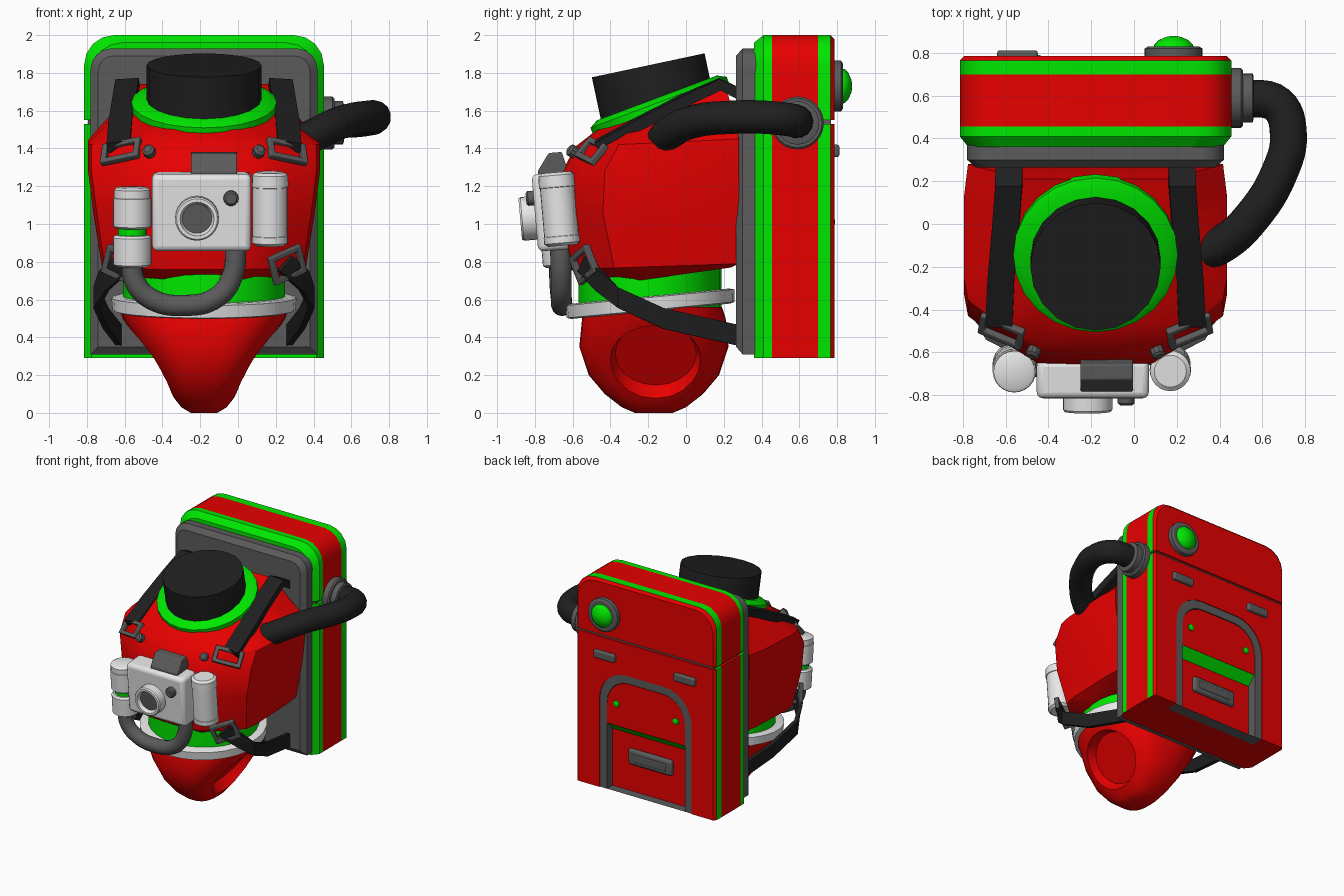
import bpy, bmesh, math
from mathutils import Vector, Matrix

if "Cube" in bpy.data.objects:
    bpy.data.objects.remove(bpy.data.objects["Cube"])

CX = -0.18  # symmetry plane of the suit


def material(name, rgb):
    m = bpy.data.materials.new(name)
    m.diffuse_color = (*rgb, 1)
    m.use_nodes = True
    m.node_tree.nodes["Principled BSDF"].inputs["Base Color"].default_value = m.diffuse_color
    return m


RED = material("red", (0.80, 0.0, 0.0))
GREEN = material("green", (0.0, 0.80, 0.0))
GRAY = material("dark_gray", (0.105, 0.105, 0.105))
BLACK = material("black", (0.014, 0.014, 0.014))
WHITE = material("white", (0.80, 0.80, 0.80))


def finish(name, bm, mats, bevel=0):
    bmesh.ops.recalc_face_normals(bm, faces=bm.faces)
    me = bpy.data.meshes.new(name)
    bm.to_mesh(me)
    bm.free()
    for m in mats:
        me.materials.append(m)
    ob = bpy.data.objects.new(name, me)
    bpy.context.collection.objects.link(ob)
    if bevel:
        b = ob.modifiers.new("bevel", 'BEVEL')
        b.width, b.segments, b.limit_method = bevel, 3, 'ANGLE'
    return ob


def loft(name, rings, mats, cyclic=False, bevel=0):
    """Skin rings of points; mats is one material or [start cap, bands..., end cap]."""
    n = len(rings)
    if not isinstance(mats, list):
        mats = [mats] * (n + 1)
    slots = list(dict.fromkeys(mats))
    bm = bmesh.new()
    vs = [[bm.verts.new(p) for p in r] for r in rings]
    for i in range(n if cyclic else n - 1):
        a, b = vs[i], vs[(i + 1) % n]
        for j in range(len(a)):
            k = (j + 1) % len(a)
            bm.faces.new((a[j], a[k], b[k], b[j])).material_index = slots.index(mats[i + 1])
    if not cyclic:
        bm.faces.new(vs[0]).material_index = slots.index(mats[0])
        bm.faces.new(vs[-1]).material_index = slots.index(mats[-1])
    return finish(name, bm, slots, bevel)


def lathe(name, origin, axis, profile, mats, n=24, sx=1, sy=1, bevel=0):
    """Revolve (height, radius) pairs about an axis."""
    M = Matrix.Translation(origin) @ Vector(axis).to_track_quat('Z', 'Y').to_matrix().to_4x4()
    rings = [[M @ Vector((r * sx * math.cos(t * math.tau / n), r * sy * math.sin(t * math.tau / n), h))
              for t in range(n)] for h, r in profile]
    return loft(name, rings, mats, bevel=bevel)


def box(name, lo, hi, mat, bevel=0):
    (x0, y0, z0), (x1, y1, z1) = lo, hi
    return loft(name, [[(x0, y0, z), (x1, y0, z), (x1, y1, z), (x0, y1, z)] for z in (z0, z1)], mat, bevel=bevel)


def tombstone(y, w, z0, z1, r=0, n=4):
    """Rectangle in x-z with rounded top corners."""
    pts = [(CX + w, y, z0)]
    for a0, s in ((0, 1), (90, -1)):
        for i in range(n + 1 if r else 1):
            a = math.radians(a0 + 90 * i / n)
            pts.append((CX + s * (w - r) + r * math.cos(a), y, z1 - r + r * math.sin(a)))
    return pts + [(CX - w, y, z0)]


def tube(name, pts, r, mat):
    cu = bpy.data.curves.new(name, 'CURVE')
    cu.dimensions, cu.bevel_depth, cu.bevel_resolution, cu.resolution_u = '3D', r, 5, 6
    cu.use_fill_caps = True
    sp = cu.splines.new('BEZIER')
    sp.bezier_points.add(len(pts) - 1)
    for b, p in zip(sp.bezier_points, pts):
        b.co, b.handle_left_type, b.handle_right_type = p, 'AUTO', 'AUTO'
    cu.materials.append(mat)
    ob = bpy.data.objects.new(name, cu)
    bpy.context.collection.objects.link(ob)
    return ob


def strap(name, pts, across, hw, t):
    """Flat band along pts; across gives the width direction at both ends."""
    pts, rings = [Vector(p) for p in pts], []
    for i, p in enumerate(pts):
        w = Vector(across[0]).lerp(Vector(across[1]), min(1, i / 2)).normalized()
        d = pts[min(i + 1, len(pts) - 1)] - pts[max(i - 1, 0)]
        n = d.cross(w).normalized() * t
        rings.append([p + w * hw + n, p - w * hw + n, p - w * hw - n, p + w * hw - n])
    return loft(name, rings, BLACK)


def buckle(name, pos, normal, roll, w, h, t=0.018):
    n = Vector(normal).normalized()
    side = Matrix.Rotation(math.radians(roll), 3, n) @ Vector((0, 0, 1)).cross(n).normalized()
    up = n.cross(side)
    rings = [[Vector(pos) + side * a * x + up * b * y + n * c for x, y in ((1, 1), (-1, 1), (-1, -1), (1, -1))]
             for a, b, c in ((w, h, -t), (w, h, t), (w - .03, h - .03, t), (w - .03, h - .03, -t))]
    return loft(name, rings, GRAY, cyclic=True, bevel=0.006)


def cut(ob, cutter):
    m = ob.modifiers.new("cut", 'BOOLEAN')
    m.operation, m.object, m.solver = 'DIFFERENCE', cutter, 'EXACT'
    cutter.hide_render = True
    bpy.context.view_layer.objects.active = ob
    bpy.ops.object.modifier_apply(modifier=m.name)
    bpy.data.objects.remove(cutter)


# Backpack: lower and upper shells with striped sides, gray seam between
ys = [(.36, .04), (.41, 0), (.455, 0), (.70, 0), (.765, 0), (.785, .02)]
stripes = [GREEN, GREEN, GREEN, RED, GREEN, RED, RED]
lower = loft("backpack_lower", [tombstone(y, .635 - d, .29, 1.53) for y, d in ys], stripes)
for f in lower.data.polygons:
    if f.normal.z < -.9:
        f.material_index = 1
loft("backpack_lid", [tombstone(y, .635 - d, 1.55, 2 - d, .16) for y, d in ys], stripes)
box("backpack_seam", (CX - .615, .39, 1.50), (CX + .615, .768, 1.58), GRAY)

# Back plate
loft("back_plate", [tombstone(.37, .60, .31, 1.93, .11), tombstone(.30, .60, .31, 1.93, .11),
                    tombstone(.265, .56, .35, 1.89, .08)], GRAY)

# Arched pocket on the back
cut(lower, loft("pocket_cutter", [tombstone(y, .42, .2, 1.27, .25, 6) for y in (.68, .9)], RED))
loft("pocket_trim", [tombstone(y, w, .29, z, r, 6) for y, w, z, r in
                     ((.68, .42, 1.27, .25), (.778, .42, 1.27, .25), (.778, .355, 1.205, .2), (.68, .355, 1.205, .2))],
     GRAY, cyclic=True)
loft("pocket_flap", [tombstone(y, .355, .83, 1.2, .2, 6) for y in (.675, .775)], RED)
box("pocket_panel", (CX - .355, .675, .29), (CX + .355, .705, .86), RED)
loft("flap_green_edge", [[(x, .775, .832), (x, .69, .832), (x, .69, .76), (x, .706, .76)]
                         for x in (CX - .354, CX + .354)], GREEN)
box("pocket_handle", (CX - .2, .69, .515), (CX + .2, .735, .645), GRAY, .03)
box("pocket_handle_slot", (CX - .15, .725, .55), (CX + .15, .741, .61), GRAY, .006)
for s in (-1, 1):
    lathe("pocket_stud", (CX + s * .27, .77, 1.01), (0, 1, 0), [(0, .03), (.012, .025), (.02, .01)], GREEN, 10)
    box("back_latch", (CX + s * .365 - .095, .77, 1.355), (CX + s * .365 + .095, .812, 1.42), GRAY, .012)

# Signal lamp on the lid
lathe("lamp_base", (.185, .77, 1.73), (0, 1, 0), [(0, .135), (.05, .135), (.06, .12)], GRAY)
lathe("lamp_dome", (.185, .82, 1.73), (0, 1, 0), [(0, .095), (.02, .09), (.04, .07), (.055, .035), (.06, .01)], GREEN)

# Air hose and its port
lathe("hose_port", (.44, .59, 1.535), (1, 0, 0),
      [(0, .14), (.06, .14), (.07, .13), (.07, .115), (.115, .115), (.12, .10)], GRAY)
tube("air_hose", [(.30, -.14, 1.42), (.42, -.09, 1.48), (.55, .03, 1.54), (.68, .24, 1.565), (.722, .42, 1.565),
                  (.67, .56, 1.55), (.52, .59, 1.54)], .088, BLACK)


# Torso: stacked outlines, sloping towards the neck
def torso_ring(w, yf, yb, zf, zb):
    half = [(.97 * w, yb), (w, yb - .15), (w, yf + .33), (.97 * w, yf + .23), (.72 * w, yf + .115), (.44 * w, yf + .01)]
    pts = half + [(0, yf)] + [(-x, y) for x, y in reversed(half)]
    return [(CX + x, y, zf + (zb - zf) * (y - yf) / (yb - yf)) for x, y in pts]


loft("torso", [torso_ring(*r) for r in (
    (.44, -.47, .24, .67, .77), (.54, -.61, .28, .76, .79), (.585, -.67, .28, 1.06, 1.05),
    (.615, -.66, .28, 1.27, 1.33), (.615, -.585, .28, 1.41, 1.45), (.36, -.47, .21, 1.50, 1.74))], RED)

# Collar and neck
tilt = math.radians(20.5)
lathe("collar", (CX, -.14, 1.63), (0, -math.sin(tilt), math.cos(tilt)),
      [(-.07, .36), (-.035, .385), (.015, .385), (.04, .34)], GREEN)
tilt = math.radians(12)
lathe("neck", (CX, -.2, 1.84), (0, -math.sin(tilt), math.cos(tilt)), [(-.24, .305), (0, .305)], BLACK, 20)

# Waist and belt
lathe("waist", (CX, -.19, .53), (0, 0, 1), [(0, .43), (.25, .43)], GREEN, 28, 1, .88)
tilt = math.radians(5.5)
lathe("belt", (CX, -.19, .578), (0, -math.sin(tilt), math.cos(tilt)),
      [(-.04, .46), (-.033, .485), (.033, .49), (.04, .46)], WHITE, 28, 1, .92)


# Hips with recessed leg openings, squarish in plan
def squircle(t, rx, ry, z, e=.72):
    c, s = math.cos(t), math.sin(t)
    return (CX + rx * math.copysign(abs(c) ** e, c), -.17 + ry * math.copysign(abs(s) ** e, s), z)


hips = loft("hips", [[squircle(a * math.tau / 32, rx, ry, z) for a in range(32)] for z, rx, ry in (
    (.56, .45, .36), (.50, .43, .38), (.35, .335, .395), (.20, .24, .345), (.10, .175, .26), (.03, .12, .17),
    (0, .07, .10))], RED)
for s in (-1, 1):
    n = Vector((s, 0, -.64)).normalized()
    u = Vector((0, 1, 0))
    v = n.cross(u)
    base = Vector((CX + s * .283, -.16, .268))
    cut(hips, loft("leg_cutter", [[base + n * h + u * .25 * k * math.cos(a * math.tau / 20)
                                   + v * .23 * k * math.sin(a * math.tau / 20) for a in range(20)]
                                  for h, k in ((-.085, .86), (-.05, .93), (.0, 1), (.3, 1.15))], RED))

# Straps, buckles and bolts, mirrored
for s, side in ((-1, "left"), (1, "right")):
    strap(side + "_shoulder_strap", [(CX + s * x, y, z) for x, y, z in (
        (.405, .28, 1.69), (.405, .18, 1.74), (.42, -.02, 1.65), (.44, -.25, 1.53), (.45, -.47, 1.41))],
        ((1, 0, 0), (1, 0, -s * .12)), .063, .03)
    strap(side + "_waist_strap", [(CX + s * x, y, z) for x, y, z in (
        (.43, -.545, .79), (.53, -.46, .70), (.57, -.36, .61), (.52, -.12, .50), (.45, .28, .41))],
        ((s * .6, .3, .7), (0, 0, 1)), .055, .016)
    buckle(side + "_upper_buckle", (CX + s * .44, -.50, 1.385), (s * .4, -.65, .6), -s * 14, .11, .065)
    buckle(side + "_lower_buckle", (CX + s * .44, -.54, .785), (s * .5, -.8, -.2), s * 22, .10, .08)
    lathe(side + "_bolt", (CX + s * .285, -.585, 1.375), (s * .3, -.8, .5),
          [(0, .033), (.035, .033), (.045, .02)], GRAY, 10)

# Chest unit, leaning slightly
chest = [
    box("chest_box", (-.455, -.80, .86), (.07, -.62, 1.27), WHITE, .03),
    lathe("chest_lens", (-.217, -.77, 1.04), (0, -1, 0),
          [(0, .116), (.10, .116), (.11, .108), (.11, .09), (.08, .078)], [WHITE] * 5 + [GRAY]),
    lathe("chest_knob", (-.037, -.78, 1.145), (0, -1, 0), [(0, .04), (.05, .04), (.06, .03)], GRAY, 14),
    loft("chest_top_block", [[(x, -.765, 1.25), (x, -.765, 1.285), (x, -.70, 1.375), (x, -.63, 1.375), (x, -.60, 1.25)]
                             for x in (-.25, -.005)], GRAY, bevel=.008),
    lathe("right_canister", (.17, -.67, .88), (0, 0, 1),
          [(0, .075), (.015, .095), (.05, .095), (.052, .092), (.31, .092), (.312, .097), (.375, .095), (.39, .075)],
          WHITE),
    lathe("left_canister_upper", (-.56, -.68, .975), (0, 0, 1),
          [(0, .09), (.01, .102), (.16, .102), (.162, .097), (.205, .097), (.215, .08)], WHITE),
    lathe("left_canister_band", (-.56, -.68, .93), (0, 0, 1), [(0, .075), (.05, .075)], GREEN),
    lathe("left_canister_lower", (-.56, -.68, .77), (0, 0, 1),
          [(0, .085), (.012, .102), (.155, .102), (.168, .088)], WHITE),
    tube("chest_hose", [(-.56, -.69, .82), (-.545, -.70, .69), (-.46, -.70, .60), (-.29, -.70, .565),
                        (-.11, -.70, .61), (-.03, -.69, .72), (-.01, -.68, .90)], .056, GRAY)]
pivot = Matrix.Translation((0, -.72, 1.06))
for ob in chest:
    ob.matrix_world = pivot @ Matrix.Rotation(math.radians(5), 4, 'X') @ pivot.inverted()

# Hoses to mesh, then smooth shading with sharp edges kept
bpy.ops.object.select_all(action='DESELECT')
for ob in bpy.data.objects:
    if ob.type == 'CURVE':
        ob.select_set(True)
        bpy.context.view_layer.objects.active = ob
bpy.ops.object.convert(target='MESH')
bpy.ops.object.select_all(action='SELECT')
bpy.ops.object.shade_smooth_by_angle(angle=math.radians(32))
